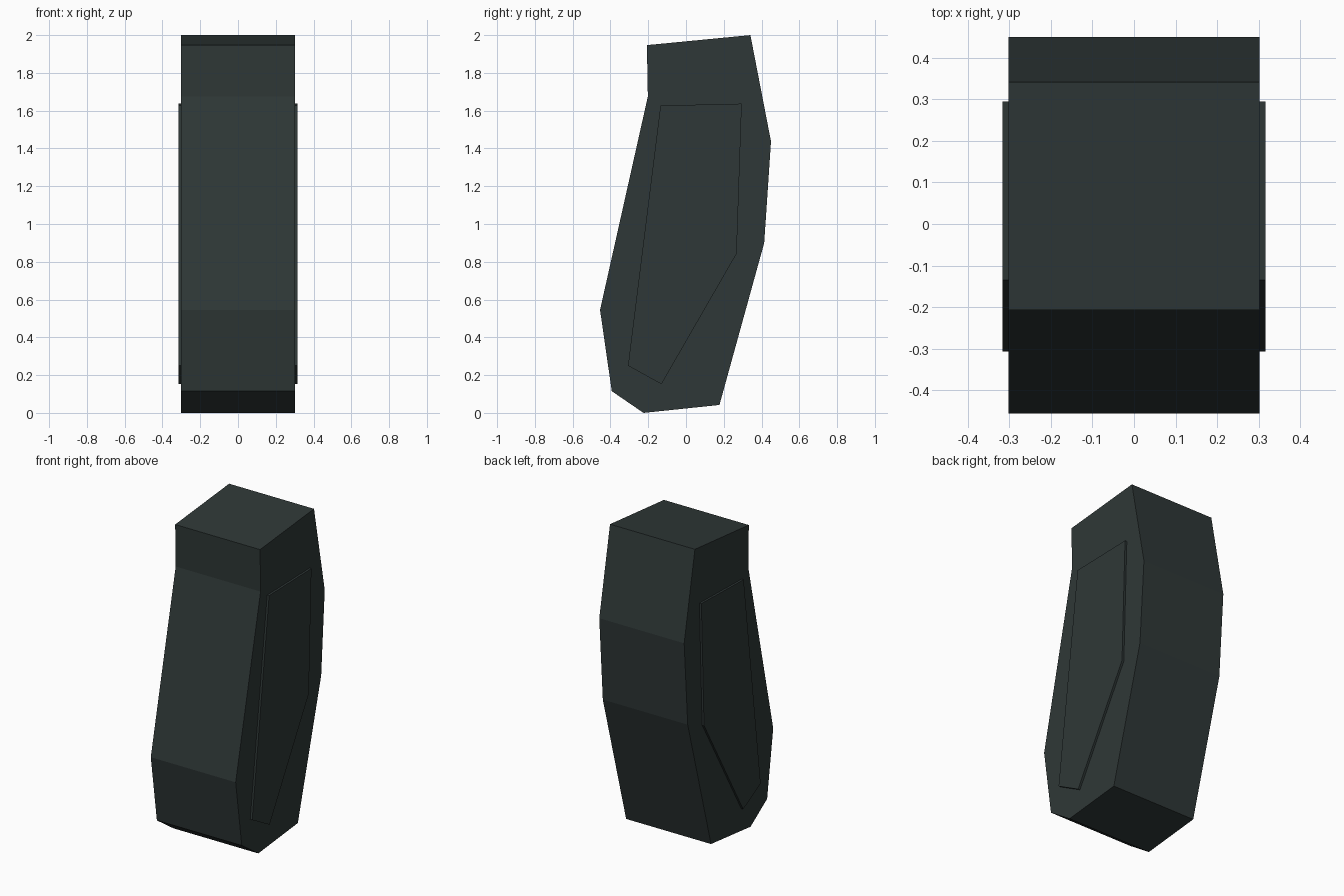
import bpy, bmesh

if "Cube" in bpy.data.objects:
    bpy.data.objects.remove(bpy.data.objects["Cube"])

# One dark grey-green finish for the whole model
finish = bpy.data.materials.new("dark grey green")
finish.diffuse_color = (0.028, 0.039, 0.038, 1)
finish.use_nodes = True
finish.node_tree.nodes["Principled BSDF"].inputs["Base Color"].default_value = finish.diffuse_color


def extrude_profile(name, profile, x0, x1):
    """Solid made by sweeping a (y, z) outline from x0 to x1."""
    bm = bmesh.new()
    face = bm.faces.new([bm.verts.new((x0, y, z)) for y, z in profile])
    swept = bmesh.ops.extrude_face_region(bm, geom=[face])["geom"]
    verts = [v for v in swept if isinstance(v, bmesh.types.BMVert)]
    bmesh.ops.translate(bm, verts=verts, vec=(x1 - x0, 0, 0))
    bmesh.ops.recalc_face_normals(bm, faces=bm.faces)
    mesh = bpy.data.meshes.new(name)
    bm.to_mesh(mesh)
    bm.free()
    mesh.materials.append(finish)
    obj = bpy.data.objects.new(name, mesh)
    bpy.context.collection.objects.link(obj)
    return obj


# Curved grip body
extrude_profile("grip_body", [
    (-0.207, 1.947), (0.341, 2.0), (0.45, 1.437), (0.414, 0.90), (0.177, 0.042),
    (-0.225, 0.0), (-0.393, 0.115), (-0.455, 0.545), (-0.202, 1.675)], -0.302, 0.302)

# Raised panels on both sides
panel = [(-0.135, 1.627), (0.295, 1.637), (0.268, 0.843), (-0.13, 0.152), (-0.307, 0.25)]
for side, name in ((1, "right_side_panel"), (-1, "left_side_panel")):
    extrude_profile(name, panel, side * 0.295, side * 0.316)
